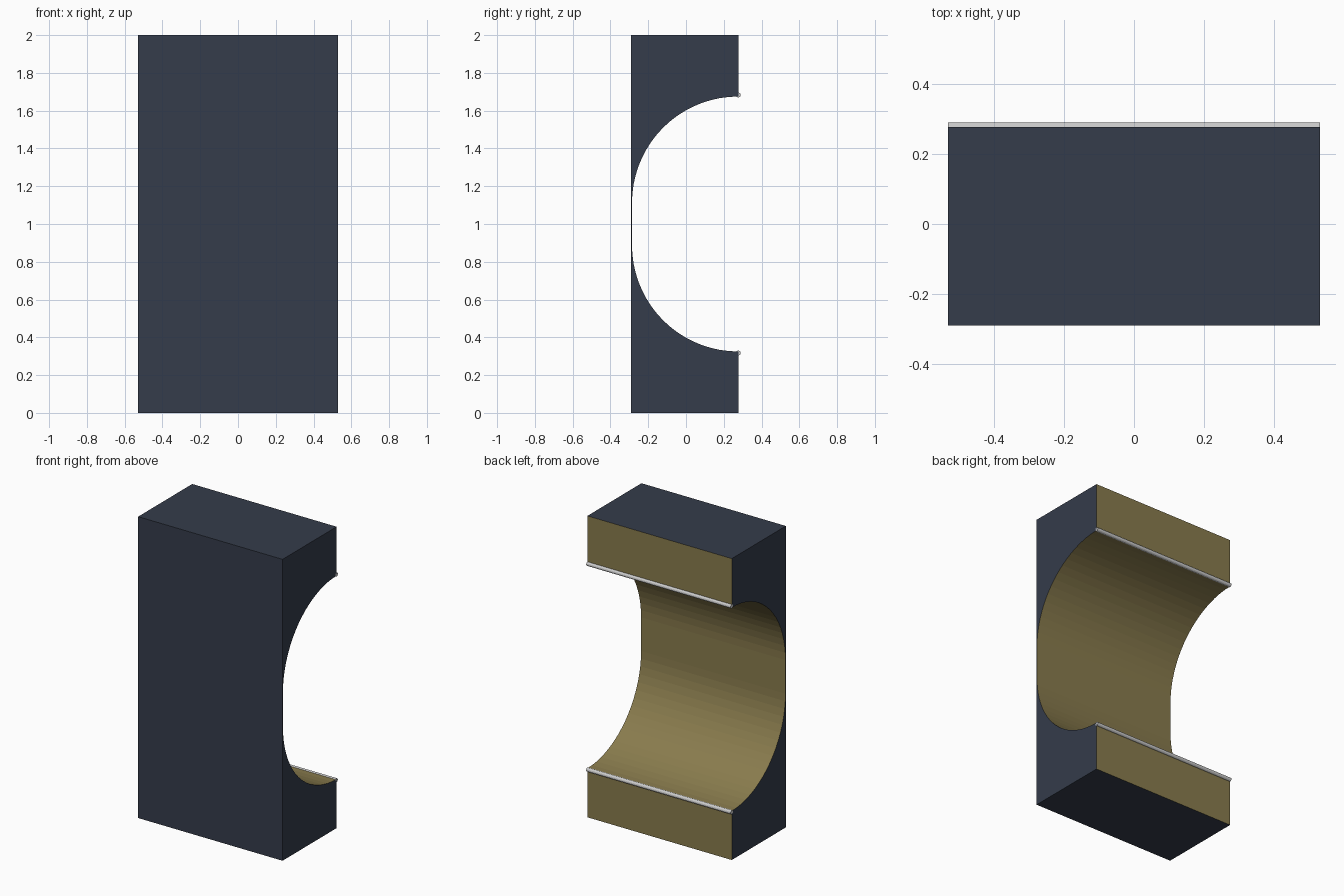
import bpy, bmesh
from math import sin, cos, pi

if "Cube" in bpy.data.objects:
    bpy.data.objects.remove(bpy.data.objects["Cube"])

HALF_W, FRONT, BACK, LINER = 0.53, -0.29, 0.277, -0.286
MID, R, STRAIGHT = 1.0, 0.563, 0.112


def material(name, rgb):
    m = bpy.data.materials.new(name)
    m.diffuse_color = (*rgb, 1)
    m.use_nodes = True
    m.node_tree.nodes["Principled BSDF"].inputs["Base Color"].default_value = m.diffuse_color
    return m


navy = material("navy_shell", (0.035, 0.045, 0.07))
olive = material("olive_lining", (0.25, 0.2, 0.075))


def extrude_x(name, profile):
    """Extrude a closed (y, z) profile across the full width."""
    bm = bmesh.new()
    face = bm.faces.new([bm.verts.new((-HALF_W, y, z)) for y, z in profile])
    res = bmesh.ops.extrude_face_region(bm, geom=[face])
    verts = [g for g in res["geom"] if isinstance(g, bmesh.types.BMVert)]
    bmesh.ops.translate(bm, verts=verts, vec=(2 * HALF_W, 0, 0))
    bmesh.ops.recalc_face_normals(bm, faces=bm.faces[:])
    me = bpy.data.meshes.new(name)
    bm.to_mesh(me)
    bm.free()
    ob = bpy.data.objects.new(name, me)
    bpy.context.collection.objects.link(ob)
    return ob


# Block with rounded channel: quarter arc, flat back wall, mirrored quarter arc
N = 18
arc = [(LINER + R - R * sin(a), STRAIGHT + R * cos(a))
       for a in (i * pi / 2 / N for i in range(N + 1))]
arc[0] = (BACK, STRAIGHT + R)
channel = [(y, MID + h) for y, h in arc] + [(y, MID - h) for y, h in reversed(arc)]
body = extrude_x("channel_block", channel + [(BACK, 0), (FRONT, 0), (FRONT, 2), (BACK, 2)])
body.data.materials.append(navy)
body.data.materials.append(olive)

# Lining colour on the channel and the two open-side faces
for p in body.data.polygons:
    inner = FRONT + 0.001 < p.center.y and 0.01 < p.center.z < 1.99
    if inner and abs(p.normal.x) < 0.5:
        p.material_index = 1

# Thin grey trim rods along both channel lips
for name, side in (("upper_trim", 1), ("lower_trim", -1)):
    cz = MID + side * (STRAIGHT + R + 0.008)
    extrude_x(name, [(BACK + 0.013 * cos(t), cz + 0.013 * sin(t))
                     for t in (i * pi / 6 for i in range(12))])
